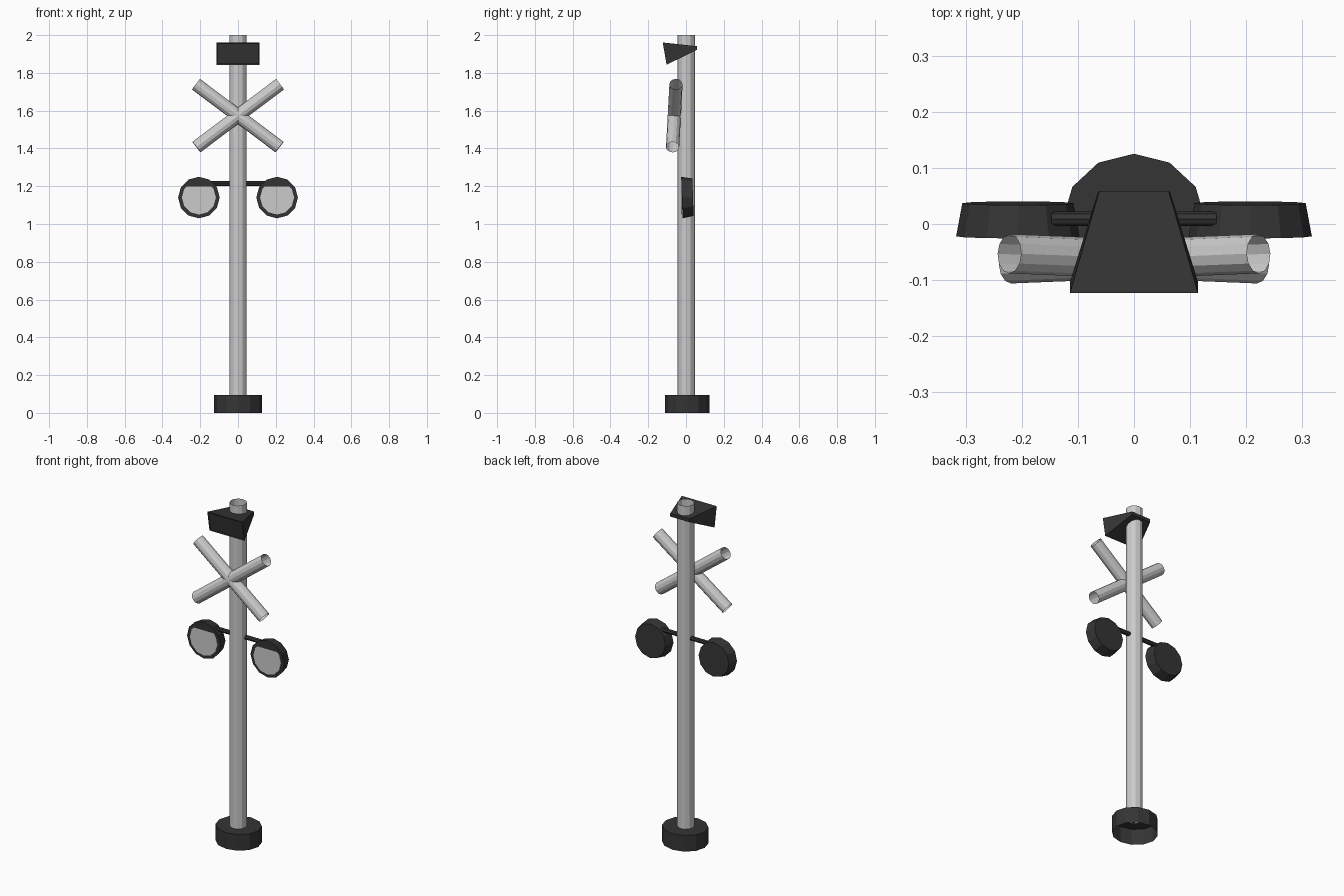
import bpy, bmesh, math
from mathutils import Vector

if "Cube" in bpy.data.objects:
    bpy.data.objects.remove(bpy.data.objects["Cube"])

dark = bpy.data.materials.new("dark_metal")
dark.diffuse_color = (0.035, 0.035, 0.035, 1)
dark.use_nodes = True
dark.node_tree.nodes["Principled BSDF"].inputs["Base Color"].default_value = dark.diffuse_color


def finish(name, bm, mat=None):
    bmesh.ops.recalc_face_normals(bm, faces=bm.faces[:])
    me = bpy.data.meshes.new(name)
    bm.to_mesh(me)
    bm.free()
    ob = bpy.data.objects.new(name, me)
    bpy.context.collection.objects.link(ob)
    if mat:
        me.materials.append(mat)
    return ob


def rod(name, a, b, r1, r2=None, sides=12, start_cap=False, end_cap=False, mat=None, squash=1.0):
    """Faceted tube from a to b; each end is open unless capped."""
    a, b = Vector(a), Vector(b)
    r2 = r1 if r2 is None else r2
    d = (b - a).normalized()
    u = d.cross(Vector((0, 1, 0)))
    if u.length < 0.1:
        u = Vector((1, 0, 0))
    u.normalize()
    v = d.cross(u)
    bm = bmesh.new()
    rings = []
    for c, r in ((a, r1), (b, r2)):
        ring = []
        for i in range(sides):
            t = 2 * math.pi * i / sides
            ring.append(bm.verts.new(c + u * (r * math.cos(t)) + v * (r * squash * math.sin(t))))
        rings.append(ring)
    for i in range(sides):
        j = (i + 1) % sides
        bm.faces.new((rings[0][i], rings[0][j], rings[1][j], rings[1][i]))
    if start_cap:
        bm.faces.new(rings[0][::-1])
    if end_cap:
        bm.faces.new(rings[1])
    return finish(name, bm, mat)


# Base (open underneath) and pole (open at the top)
base = rod("base", (0, 0.007, 0), (0, 0.007, 0.095), 0.127, end_cap=True, mat=dark, squash=0.93)
rod("pole", (0, 0.002, 0.09), (0, 0.002, 2.0), 0.046)

# Crossed tubes, leaning slightly forward at the bottom
for s, side in ((-1, "left"), (1, "right")):
    rod("cross_tube_" + side, (-0.22 * s, -0.071, 1.407), (0.222 * s, -0.053, 1.74), 0.035)

# Lamp bracket
rod("lamp_bracket", (-0.147, 0.009, 1.214), (0.147, 0.009, 1.214), 0.013, sides=8,
    start_cap=True, end_cap=True, mat=dark)

# Lamps: tapered housing with a pale lens set in the front
for s, side in ((-1, "left"), (1, "right")):
    x = 0.207 * s
    rod("lamp_housing_" + side, (x, -0.022, 1.14), (x, 0.037, 1.142), 0.11, 0.099,
        start_cap=True, end_cap=True, mat=dark)
    rod("lamp_lens_" + side, (x, -0.024, 1.14), (x, -0.021, 1.14), 0.09, start_cap=True, mat=None)

# Wedge-shaped bell hood through the pole top
bm = bmesh.new()
profile = [(-0.123, 1.961, 0.114), (0.058, 1.941, 0.062), (0.058, 1.922, 0.064), (-0.103, 1.843, 0.114)]
left = [bm.verts.new((-w, y, z)) for y, z, w in profile]
right = [bm.verts.new((w, y, z)) for y, z, w in profile]
bm.faces.new(left)
bm.faces.new(right[::-1])
for i in range(4):
    j = (i + 1) % 4
    f = bm.faces.new((left[i], left[j], right[j], right[i]))
bmesh.ops.recalc_face_normals(bm, faces=bm.faces[:])
bmesh.ops.inset_region(bm, faces=[f], thickness=0.008, depth=-0.004)
finish("bell_hood", bm, dark)
